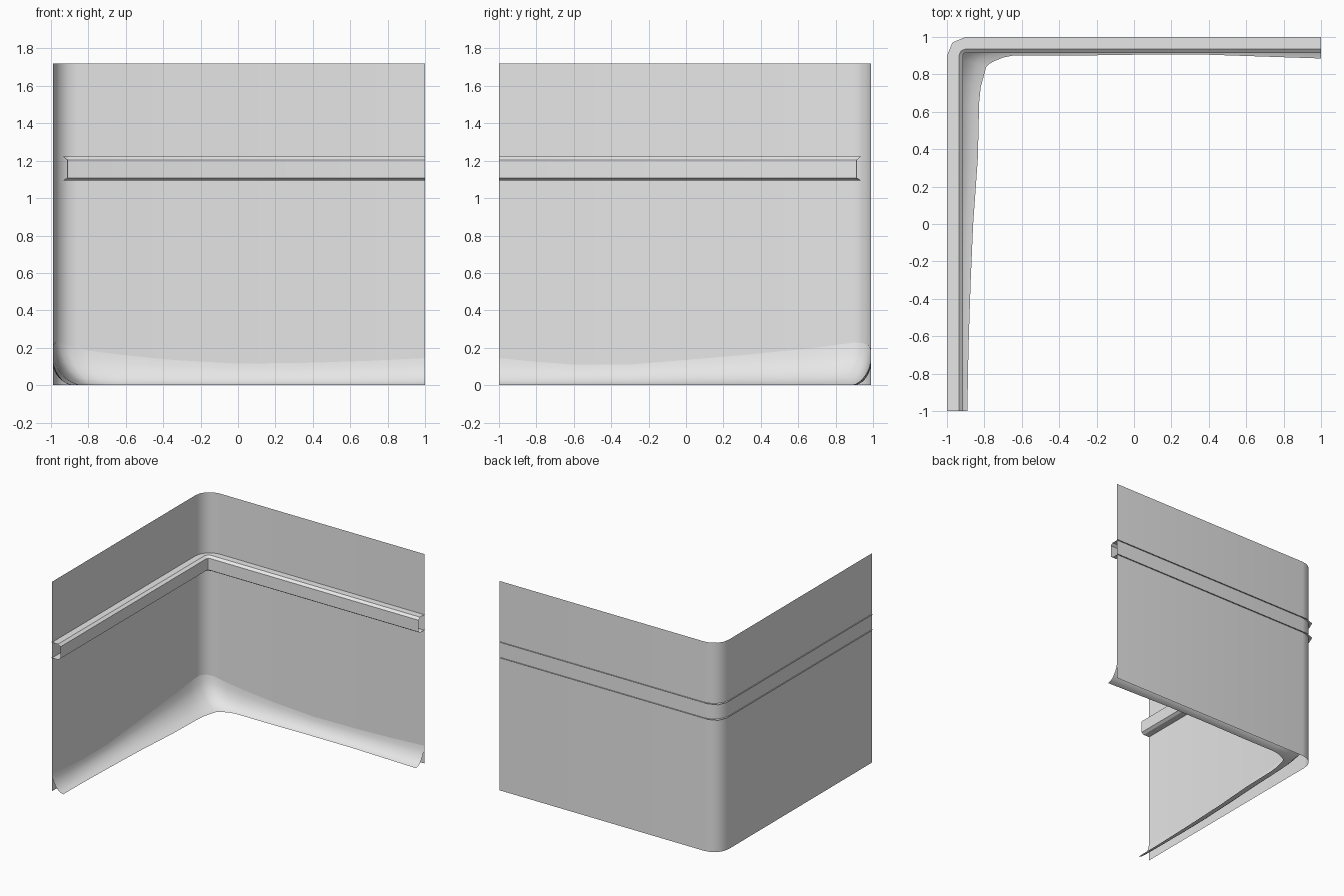
import bpy
import math
from mathutils import Vector

cube = bpy.data.objects.get("Cube")
if cube:
    bpy.data.objects.remove(cube)

grey = bpy.data.materials.new("plain grey")
grey.use_nodes = True
colour = (0.8, 0.8, 0.8, 1)
grey.diffuse_color = colour
grey.node_tree.nodes["Principled BSDF"].inputs["Base Color"].default_value = colour


def corner_path(edge, radius, steps):
    """Plan of both walls: open front end, rounded corner, open right end."""
    pts = [Vector((-edge, -1))]
    for i in range(steps + 1):
        a = math.pi / 2 * i / steps
        pts.append(Vector((-edge + radius * (1 - math.cos(a)),
                           edge - radius * (1 - math.sin(a)))))
    pts.append(Vector((1, edge)))
    return pts


def sheet(name, rows, angle):
    """Skin rows of points into an open surface facing the room."""
    n = len(rows[0])
    verts = [p for row in rows for p in row]
    faces = [(r * n + i, (r + 1) * n + i, (r + 1) * n + i + 1, r * n + i + 1)
             for r in range(len(rows) - 1) for i in range(n - 1)]
    mesh = bpy.data.meshes.new(name)
    mesh.from_pydata(verts, [], faces)
    mesh.materials.append(grey)
    obj = bpy.data.objects.new(name, mesh)
    bpy.context.collection.objects.link(obj)
    bpy.ops.object.select_all(action='DESELECT')
    obj.select_set(True)
    bpy.context.view_layer.objects.active = obj
    bpy.ops.object.shade_smooth_by_angle(angle=math.radians(angle))


# Thin wall with a rounded corner
plan = corner_path(0.99, 0.13, 4)
sheet("corner_wall", [[(p.x, p.y, z) for p in plan] for z in (1.72, 0)], 60)

# Channel rail: its flanges pass just through the wall
profile = [(0, 1.222), (0.064, 1.222), (0.085, 1.205),
           (0.085, 1.108), (0.064, 1.094), (0, 1.094)]
sheet("wall_rail",
      [[(p.x, p.y, z) for p in corner_path(1 - d, 0.1 - d, 2)] for d, z in profile], 30)

# Swept drift at the wall foot: position along wall, height, reach
left_run = [(-1, 0.145, 0.1), (-0.8, 0.125, 0.102), (-0.6, 0.11, 0.107),
            (-0.3, 0.11, 0.117), (0, 0.135, 0.13), (0.35, 0.165, 0.155),
            (0.65, 0.195, 0.162)]
back_run = [(-0.65, 0.165, 0.09), (-0.35, 0.135, 0.09), (0, 0.115, 0.085),
            (0.4, 0.12, 0.085), (0.7, 0.13, 0.095), (1, 0.145, 0.105)]
# Corner stations: wall point, floor point, height
corner = [((-0.99, 0.78), (-0.82, 0.73), 0.212), ((-0.98, 0.9), (-0.79, 0.84), 0.228),
          ((-0.95, 0.95), (-0.775, 0.855), 0.225), ((-0.9, 0.98), (-0.75, 0.87), 0.21),
          ((-0.8, 0.99), (-0.7, 0.89), 0.185)]
stations = [((-0.99, s), (-0.99 + r, s), h) for s, h, r in left_run]
stations += corner
stations += [((s, 0.99), (s, 0.99 - r), h) for s, h, r in back_run]

rows = []
steps = 6
for k in range(steps + 1):
    t = k / steps
    row = []
    for wall, floor, height in stations:
        p = Vector(wall).lerp(Vector(floor), t ** 1.6)
        row.append((p.x, p.y, height * (1 - t) ** 1.6))
    rows.append(row)
sheet("foot_cove", rows, 60)
